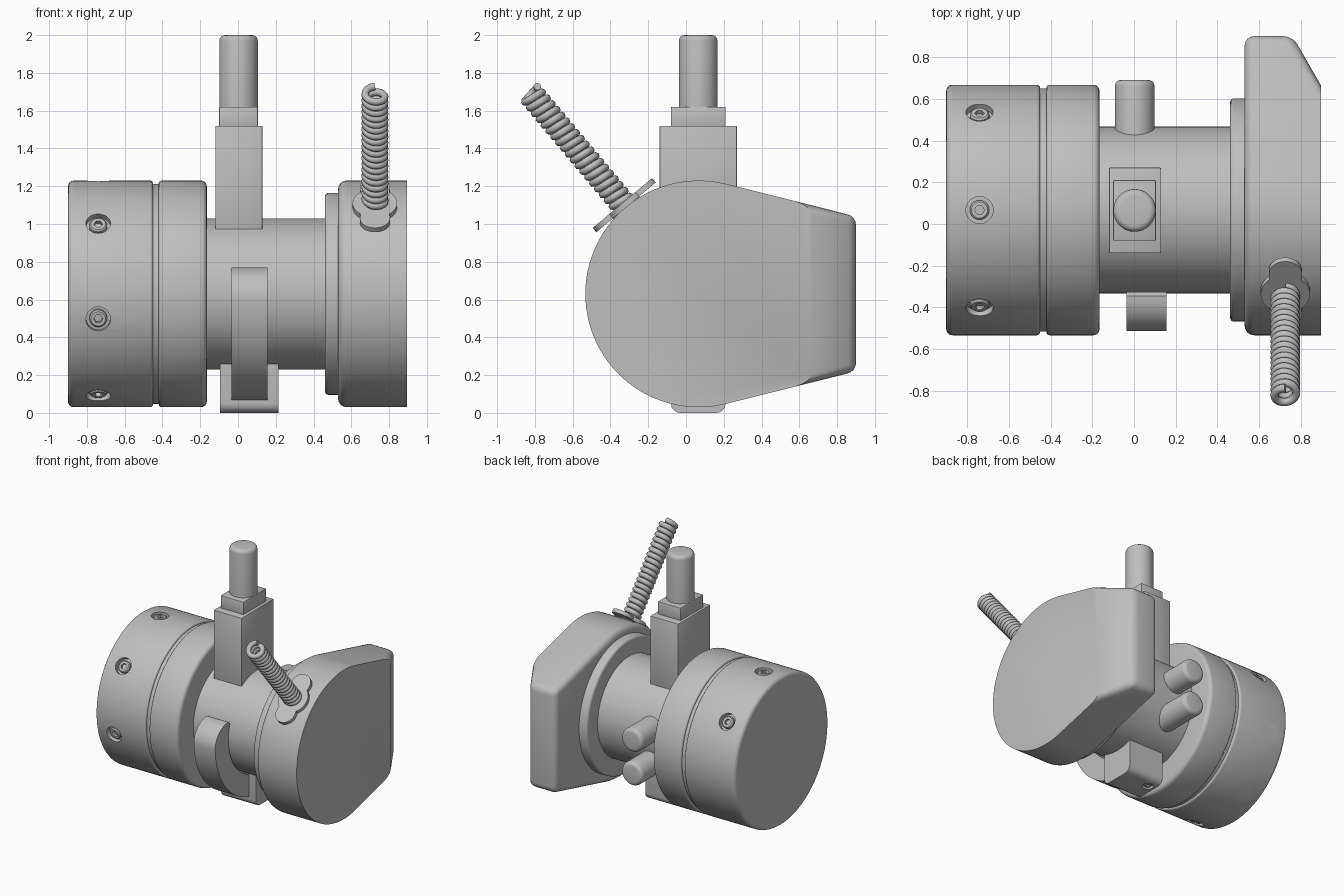
import bpy
import bmesh
from math import sin, cos, pi, radians, sqrt
from mathutils import Vector, Matrix

cube = bpy.data.objects.get("Cube")
if cube:
    bpy.data.objects.remove(cube)

grey = bpy.data.materials.new("machined_grey")
grey.use_nodes = True
grey.diffuse_color = (0.52, 0.52, 0.52, 1)
grey.node_tree.nodes["Principled BSDF"].inputs["Base Color"].default_value = (0.52, 0.52, 0.52, 1)

AY, AZ = 0.067, 0.63      # main axis runs along x through this point
R = 0.6                   # drum radius


def around(angle, r):
    """Point (y, z) on a circle about the main axis, angle in degrees from +y."""
    a = radians(angle)
    return AY + r * cos(a), AZ + r * sin(a)


def smooth(ob):
    bpy.ops.object.select_all(action='DESELECT')
    ob.select_set(True)
    bpy.context.view_layer.objects.active = ob
    bpy.ops.object.shade_smooth_by_angle(angle=radians(35))


def finish(name, bm, matrix=None):
    if matrix:
        bm.transform(matrix)
    bmesh.ops.recalc_face_normals(bm, faces=bm.faces)
    mesh = bpy.data.meshes.new(name)
    bm.to_mesh(mesh)
    bm.free()
    mesh.materials.append(grey)
    ob = bpy.data.objects.new(name, mesh)
    bpy.context.collection.objects.link(ob)
    smooth(ob)
    return ob


def facing(origin, direction):
    """Matrix that puts local z along a direction."""
    return Matrix.Translation(origin) @ Vector(direction).to_track_quat('Z', 'Y').to_matrix().to_4x4()


def bevel(bm, rule, size, steps=4):
    edges = [e for e in bm.edges if rule(e)]
    bmesh.ops.bevel(bm, geom=edges, offset=size, segments=steps, profile=0.5,
                    affect='EDGES', clamp_overlap=True)


def prism(outline, z0, z1):
    """Extrude a 2D outline along z."""
    bm = bmesh.new()
    base = bm.faces.new([bm.verts.new((u, v, z0)) for u, v in outline])
    new = bmesh.ops.extrude_face_region(bm, geom=[base])["geom"]
    bmesh.ops.translate(bm, vec=(0, 0, z1 - z0),
                        verts=[g for g in new if isinstance(g, bmesh.types.BMVert)])
    return bm


# maps outline (u, v, extrusion) to (y, z, x)
SIDEWAYS = Matrix(((0, 0, 1, 0), (1, 0, 0, 0), (0, 1, 0, 0), (0, 0, 0, 1)))


def cylinder(name, start, end, r, fillet_start=0, fillet_end=0, segments=64):
    start, end = Vector(start), Vector(end)
    length = (end - start).length
    ring = [(r * cos(2 * pi * i / segments), r * sin(2 * pi * i / segments)) for i in range(segments)]
    bm = prism(ring, 0, length)
    for level, size in ((0, fillet_start), (length, fillet_end)):
        if size:
            bevel(bm, lambda e: all(abs(v.co.z - level) < 1e-5 for v in e.verts), size)
    return finish(name, bm, facing(start, end - start))


def axial(name, x0, x1, r, f0=0, f1=0):
    return cylinder(name, (x0, AY, AZ), (x1, AY, AZ), r, f0, f1, 98)


def box(name, low, high, size=0.006):
    bm = prism([(low[0], low[1]), (high[0], low[1]), (high[0], high[1]), (low[0], high[1])], low[2], high[2])
    bevel(bm, lambda e: True, size, 2)
    return finish(name, bm)


def socket_screw(name, origin, normal, r):
    """Domed screw head with a hexagonal socket, local z = 0 at the surface."""
    bm = bmesh.new()
    n = 24
    # radius, height, hexagonal or round
    profile = [(0.72, -0.6, 0), (0.72, -0.22, 0), (0.6, -0.1, 0), (0.36, -0.1, 1), (0.36, -0.45, 1)]
    rings = []
    for rad, h, hexed in profile:
        ring = []
        for i in range(n):
            a = 2 * pi * i / n
            k = cos(pi / 6) / cos(a % (pi / 3) - pi / 6) if hexed else 1
            ring.append(bm.verts.new((r * rad * k * cos(a), r * rad * k * sin(a), r * h)))
        rings.append(ring)
    for a, b in zip(rings, rings[1:]):
        for i in range(n):
            j = (i + 1) % n
            bm.faces.new((a[i], a[j], b[j], b[i]))
    bm.faces.new(rings[-1])
    bm.faces.new(rings[0][::-1])
    finish(name, bm, facing(origin, normal))


def fit_screws(body, spots, r, label):
    """Cut a round recess and seat a screw in it at every (origin, normal)."""
    for i, (origin, normal) in enumerate(spots):
        o, n = Vector(origin), Vector(normal).normalized()
        cutter = cylinder("recess_cutter", o - n * r * 0.55, o + n * r, r, segments=32)
        cutter.hide_render = True
        mod = body.modifiers.new("recess", 'BOOLEAN')
        mod.operation = 'DIFFERENCE'
        mod.solver = 'EXACT'
        mod.object = cutter
        bpy.context.view_layer.objects.active = body
        bpy.ops.object.modifier_apply(modifier=mod.name)
        bpy.data.objects.remove(cutter)
        socket_screw(f"{label}_{i + 1}", o, n, r)
    smooth(body)


# Drum, groove, collar, shaft and flange along the main axis
drum = axial("drum", -0.9, -0.45, R, 0.03, 0.015)
axial("drum_groove", -0.46, -0.41, 0.583)
axial("drum_collar", -0.42, -0.165, R, 0.015, 0.03)
axial("shaft", -0.2, 0.5, 0.4)
axial("flange", 0.46, 0.56, 0.535, 0.02)

# Seven recessed screws around the drum
spots = []
for i in range(7):
    angle = 90 + i * 360 / 7
    y, z = around(angle, R)
    spots.append(((-0.74, y, z), (0, cos(radians(angle)), sin(radians(angle)))))
fit_screws(drum, spots, 0.065, "drum_screw")

# Housing: round front, tapering rear, chamfered outer rear corner
X0, X1, REAR = 0.53, 0.895, 0.9
outline = [around(76 + 208 * i / 64, R) for i in range(65)] + [(REAR, 0.22), (REAR, 1.04)]
bm = prism(outline, X0, X1)
bmesh.ops.transform(bm, matrix=SIDEWAYS, verts=bm.verts)
cut = bmesh.ops.bisect_plane(bm, geom=bm.verts[:] + bm.edges[:] + bm.faces[:],
                             plane_co=(X1, 0.665, 0), plane_no=(0.235, 0.135, 0), clear_outer=True)
bmesh.ops.contextual_create(bm, geom=[g for g in cut["geom_cut"] if isinstance(g, bmesh.types.BMEdge)])
bmesh.ops.recalc_face_normals(bm, faces=bm.faces)


def rounded(e):
    inner = all(abs(v.co.x - X0) < 1e-4 for v in e.verts)
    rear = any(v.co.y > REAR - 1e-4 for v in e.verts)
    return inner or rear


bevel(bm, rounded, 0.045)
finish("housing", bm)

# Stepped mounting post on top
box("post_base", (-0.12, -0.14, 0.9), (0.13, 0.27, 1.52))
box("post_step", (-0.1, -0.08, 1.5), (0.105, 0.21, 1.62))
cylinder("post_pin", (0.003, 0.065, 1.6), (0.003, 0.065, 2.0), 0.102, 0, 0.03)

# Two pegs at the back
for label, z in (("upper", 0.71), ("lower", 0.44)):
    cylinder(label + "_peg", (0.003, 0.3, z), (0.003, 0.69, z), 0.095, 0, 0.03, 48)

# Curved hook under the shaft with a rounded tip
tip = [(-0.345 - 0.17 * sin(radians(a)), 0.6 + 0.17 * cos(radians(a))) for a in range(0, 90, 10)]
outer = [around(183 + 87 * i / 24, 0.58) for i in range(25)]
inner = [around(270 - 107 * i / 24, 0.41) for i in range(25)]
finish("hook", prism(tip + outer + inner, -0.035, 0.155), SIDEWAYS)

# Clamp block holding the hook
bm = prism([(-0.08, 0), (0.21, 0), (0.21, 0.3), (-0.08, 0.3)], -0.095, 0.215)
bevel(bm, lambda e: all(v.co.y < 0.01 for v in e.verts) and
      abs(e.verts[0].co.z - e.verts[1].co.z) > 0.1, 0.05)
clamp = finish("clamp_block", bm, SIDEWAYS)
fit_screws(clamp, [((x, 0.115, 0), (0, 0, -1)) for x in (-0.035, 0.145)], 0.04, "clamp_screw")

# Three-lobed spring plate on the housing
tilt = radians(130)
normal = Vector((0, cos(tilt), sin(tilt)))
tangent = Vector((0, sin(tilt), -cos(tilt)))
side = tangent.cross(normal)
centre = Vector((0.725, AY, AZ))
frame = Matrix.Translation(centre) @ Matrix((tangent, side, normal)).transposed().to_4x4()
lobes = []
for i in range(72):
    a = 2 * pi * i / 72
    reach, disc = 0.118, 0.08 ** 2 - (0.125 * sin(a)) ** 2
    if disc > 0:
        reach = max(reach, 0.125 * abs(cos(a)) + sqrt(disc))
    lobes.append((reach * cos(a), reach * sin(a)))
finish("spring_plate", prism(lobes, 0.598, 0.628), frame)
cylinder("spring_boss", centre + normal * 0.56, centre + normal * 0.61, 0.09)

# Coil spring swept along a helix
TURNS, STEPS = 19, 20
curve = bpy.data.curves.new("coil_spring", 'CURVE')
curve.dimensions = '3D'
curve.bevel_depth = 0.02
curve.bevel_resolution = 2
curve.use_fill_caps = True
helix = curve.splines.new('POLY')
count = TURNS * STEPS
helix.points.add(count)
for i, p in enumerate(helix.points):
    a = 2 * pi * i / STEPS
    spot = frame @ Vector((0.052 * cos(a), 0.052 * sin(a), 0.63 + 0.76 * i / count))
    p.co = (*spot, 1)
    p.radius = 1
helix.use_smooth = True
curve.materials.append(grey)
bpy.context.collection.objects.link(bpy.data.objects.new("coil_spring", curve))
